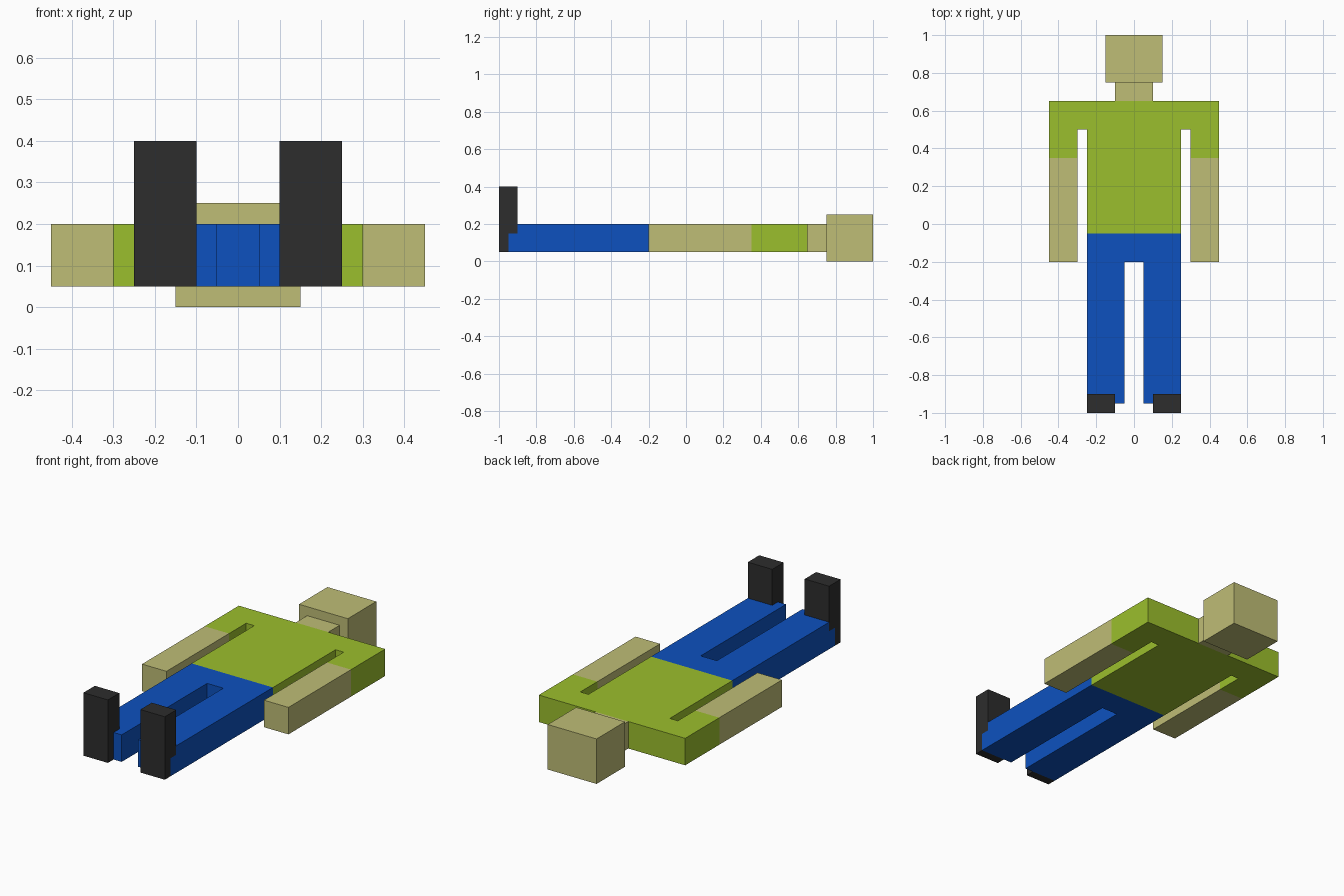
import bpy
import bmesh
from mathutils import Vector

cube = bpy.data.objects.get("Cube")
if cube:
    bpy.data.objects.remove(cube, do_unlink=True)


def make_material(name, rgb):
    mat = bpy.data.materials.new(name)
    mat.use_nodes = True
    colour = (*rgb, 1.0)
    mat.diffuse_color = colour
    bsdf = next(n for n in mat.node_tree.nodes if n.type == 'BSDF_PRINCIPLED')
    bsdf.inputs["Base Color"].default_value = colour
    return mat


SKIN = make_material("skin_tan", (0.52, 0.51, 0.18))
GREEN = make_material("shirt_green", (0.33, 0.52, 0.026))
BLUE = make_material("trouser_blue", (0.004, 0.083, 0.52))
BLACK = make_material("boot_black", (0.026, 0.026, 0.026))


def extrude(name, points, direction, mat):
    """Closed prism from a flat outline pushed along a direction."""
    bm = bmesh.new()
    face = bm.faces.new([bm.verts.new(p) for p in points])
    top = bmesh.ops.extrude_face_region(bm, geom=[face])["geom"]
    verts = [g for g in top if isinstance(g, bmesh.types.BMVert)]
    bmesh.ops.translate(bm, verts=verts, vec=Vector(direction))
    bmesh.ops.recalc_face_normals(bm, faces=bm.faces[:])
    mesh = bpy.data.meshes.new(name)
    bm.to_mesh(mesh)
    bm.free()
    mesh.materials.append(mat)
    obj = bpy.data.objects.new(name, mesh)
    bpy.context.collection.objects.link(obj)
    return obj


def box(name, x, y, z, mat):
    pts = [(x[0], y[0], z[0]), (x[1], y[0], z[0]),
           (x[1], y[1], z[0]), (x[0], y[1], z[0])]
    return extrude(name, pts, (0, 0, z[1] - z[0]), mat)


def mirrored_slab(name, half, mat):
    """Body slab from the +x half of a plan outline."""
    outline = half + [(-x, y) for x, y in reversed(half)]
    return extrude(name, [(x, y, LOW) for x, y in outline],
                   (0, 0, HIGH - LOW), mat)


LOW, HIGH = 0.05, 0.20   # body thickness

# Head and neck
box("head", (-0.15, 0.15), (0.75, 1.0), (0.0, 0.25), SKIN)
box("neck", (-0.10, 0.10), (0.65, 0.75), (LOW, HIGH), SKIN)

# Shirt with short sleeves
mirrored_slab("shirt", [(0.25, -0.05), (0.25, 0.50), (0.30, 0.50),
                        (0.30, 0.35), (0.45, 0.35), (0.45, 0.65)], GREEN)

# Trousers: hips and both legs
trousers = mirrored_slab("trousers", [(0.05, -0.20), (0.05, -0.95),
                                      (0.25, -0.95), (0.25, -0.05)], BLUE)

for side, s in (("left", 1), ("right", -1)):
    # Bare forearm
    box(side + "_arm", sorted((s * 0.30, s * 0.45)), (-0.20, 0.35),
        (LOW, HIGH), SKIN)

    # Boot: thin sole end with a deeper toe block above a step
    profile = [(-1.0, 0.05), (-0.95, 0.05), (-0.95, 0.15),
               (-0.90, 0.15), (-0.90, 0.40), (-1.0, 0.40)]
    extrude(side + "_boot", [(s * 0.10, y, z) for y, z in profile],
            (s * 0.15, 0, 0), BLACK)

    # Notch in the leg where the boot sits
    cutter = box(side + "_notch_cutter", sorted((s * 0.10, s * 0.30)),
                 (-1.0, -0.90), (0.15, 0.30), BLUE)
    cutter.hide_render = True
    mod = trousers.modifiers.new("notch", 'BOOLEAN')
    mod.operation = 'DIFFERENCE'
    mod.solver = 'EXACT'
    mod.object = cutter
    bpy.context.view_layer.objects.active = trousers
    bpy.ops.object.modifier_apply(modifier=mod.name)
    bpy.data.objects.remove(cutter, do_unlink=True)
